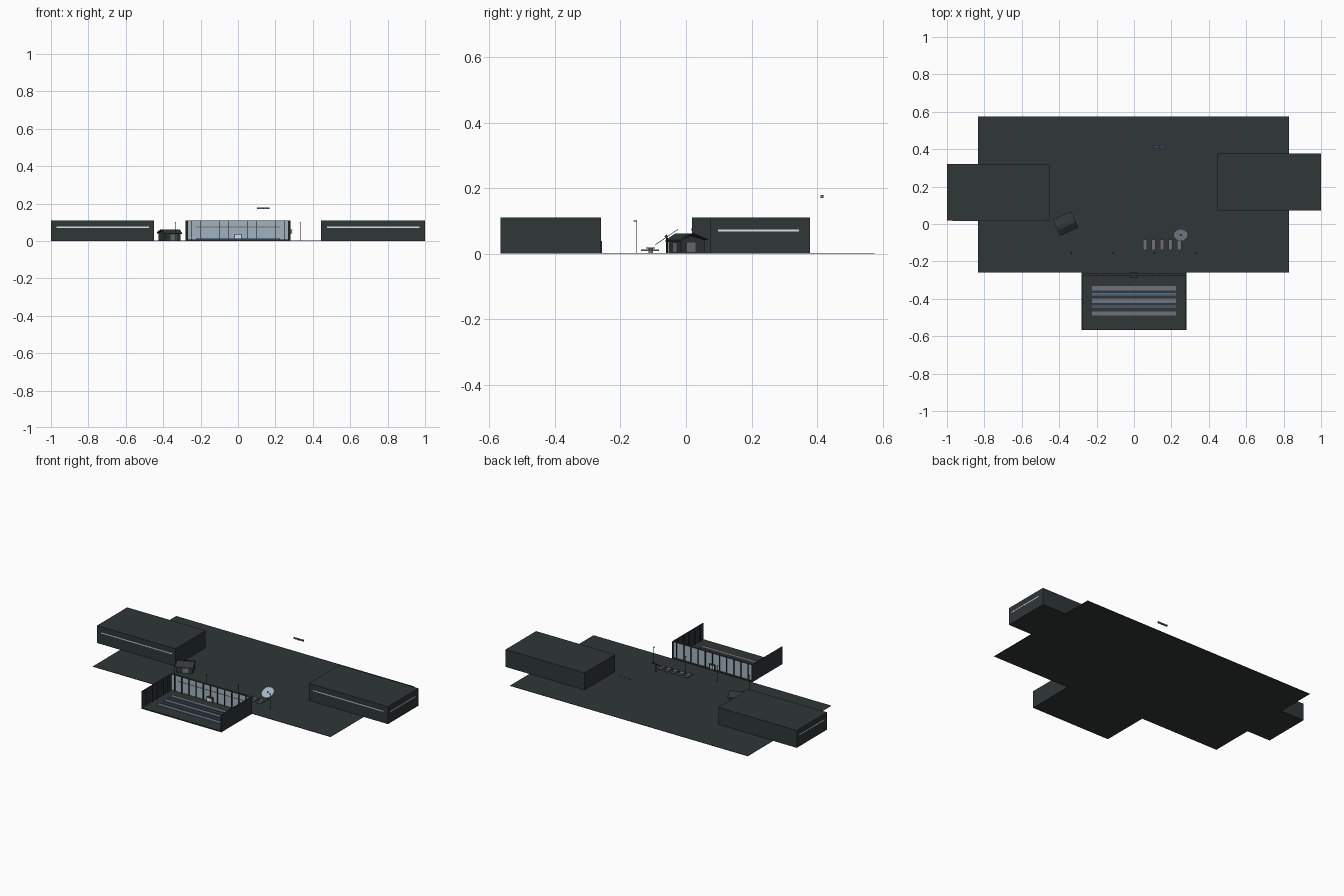
import bpy, bmesh, math
from mathutils import Matrix, Vector

if "Cube" in bpy.data.objects:
    bpy.data.objects.remove(bpy.data.objects["Cube"])


def mat(name, r, g, b):
    m = bpy.data.materials.new(name)
    m.diffuse_color = (r, g, b, 1)
    m.use_nodes = True
    m.node_tree.nodes["Principled BSDF"].inputs["Base Color"].default_value = m.diffuse_color
    return m


DARK = mat("dark slate", 0.029, 0.038, 0.037)
GLASS = mat("pale blue glass", 0.36, 0.45, 0.52)
GREY = mat("stone grey", 0.17, 0.165, 0.19)
WHITE = mat("white", 0.75, 0.78, 0.82)
BLUE = mat("blue", 0.09, 0.22, 0.52)


def finish(bm, name, m, matrix=None):
    bmesh.ops.recalc_face_normals(bm, faces=bm.faces)
    me = bpy.data.meshes.new(name)
    bm.to_mesh(me)
    bm.free()
    me.materials.append(m)
    ob = bpy.data.objects.new(name, me)
    if matrix is not None:
        ob.matrix_world = matrix
    bpy.context.collection.objects.link(ob)
    return ob


def box(name, x0, x1, y0, y1, z0, z1, m, matrix=None):
    bm = bmesh.new()
    loc = Matrix.Translation(((x0 + x1) / 2, (y0 + y1) / 2, (z0 + z1) / 2))
    scale = Matrix.Diagonal((x1 - x0, y1 - y0, z1 - z0, 1))
    bmesh.ops.create_cube(bm, size=1, matrix=loc @ scale)
    return finish(bm, name, m, matrix)


def cylinder(name, r, depth, m, matrix, sides=8):
    bm = bmesh.new()
    bmesh.ops.create_cone(bm, cap_ends=True, segments=sides, radius1=r,
                          radius2=r, depth=depth)
    return finish(bm, name, m, matrix)


def extrude_x(name, profile, x0, x1, m, matrix=None):
    # closed y-z profile swept along x
    bm = bmesh.new()
    f = bm.faces.new([bm.verts.new((x0, y, z)) for y, z in profile])
    ext = bmesh.ops.extrude_face_region(bm, geom=[f])
    vs = [v for v in ext["geom"] if isinstance(v, bmesh.types.BMVert)]
    bmesh.ops.translate(bm, verts=vs, vec=(x1 - x0, 0, 0))
    return finish(bm, name, m, matrix)


# Ground plate
box("ground", -0.835, 0.83, -0.26, 0.575, 0, 0.002, DARK)

# Two long blocks with strip windows on the front and outer end
H = 0.11
box("left_block", -1, -0.45, 0.018, 0.32, 0, H, DARK)
box("left_front_window", -0.97, -0.475, 0.016, 0.018, 0.07, 0.076, WHITE)
box("left_end_window", -1.0, -0.999, 0.045, 0.295, 0.07, 0.076, WHITE)
bpy.data.objects["left_end_window"].location.x = -0.001
box("right_block", 0.445, 0.999, 0.073, 0.378, 0, H, DARK)
box("right_front_window", 0.475, 0.97, 0.071, 0.073, 0.07, 0.076, WHITE)
box("right_end_window", 0.998, 1.0, 0.097, 0.345, 0.067, 0.073, WHITE)

# Open hall: floor, side walls and glazed back wall
box("hall_floor", -0.28, 0.28, -0.567, -0.26, 0, 0.008, DARK)
for side, s in (("left", -1), ("right", 1)):
    a, b = sorted((s * 0.28, s * 0.275))
    box(side + "_hall_wall", a, b, -0.567, -0.26, 0, H, DARK)
    for i in range(5):
        y = -0.53 + i * 0.055
        a, b = sorted((s * 0.275, s * 0.267))
        box(side + "_wall_fin", a, b, y, y + 0.003, 0.008, H - 0.003, DARK)
box("hall_glass", -0.275, 0.275, -0.272, -0.268, 0.008, H - 0.003, GLASS)
box("glass_top_rail", -0.275, 0.275, -0.275, -0.262, H - 0.003, H, DARK)
for i in range(11):
    x = -0.25 + i * 0.05
    box("glass_fin", x - 0.001, x + 0.001, -0.281, -0.26, 0.008, H - 0.003, DARK)
box("glass_stripe", -0.225, 0.225, -0.2735, -0.272, 0.072, 0.076, GREY)

# Doorway with a dark frame
box("door", -0.016, 0.016, -0.285, -0.262, 0.008, 0.034, WHITE)
for x in (-0.02, 0.016):
    box("door_post", x, x + 0.004, -0.288, -0.257, 0.002, 0.038, DARK)
box("door_lintel", -0.02, 0.02, -0.288, -0.257, 0.034, 0.038, DARK)
box("door_handle", -0.003, 0.003, -0.287, -0.285, 0.008, 0.014, DARK)

# Rows of seats on the hall floor
for i in range(3):
    y = -0.342 - i * 0.068
    box("seat_row", -0.225, 0.225, y - 0.011, y + 0.011, 0.008, 0.012, GREY)
    box("seat_front", -0.225, 0.225, y - 0.0125, y - 0.011, 0.008, 0.012, BLUE)
    if i < 2:
        box("aisle_strip", -0.225, 0.225, y - 0.031, y - 0.027, 0.008, 0.011, GREY)
        box("aisle_edge", -0.225, 0.225, y - 0.040, y - 0.036, 0.008, 0.011, BLUE)

# Small turned hut with a gabled roof, door and windows
hut = Matrix.Translation((-0.365, 0.0, 0)) @ Matrix.Rotation(math.radians(24), 4, "Z")
extrude_x("hut_walls", [(-0.038, 0), (0.042, 0), (0.042, 0.042), (-0.005, 0.055),
                        (-0.038, 0.04)], -0.046, 0.046, DARK, hut)
extrude_x("hut_roof", [(-0.045, 0.036), (-0.01, 0.058), (0.005, 0.058), (0.05, 0.041),
                       (0.05, 0.045), (0.006, 0.062), (-0.012, 0.062),
                       (-0.045, 0.041)], -0.053, 0.053, DARK, hut)
box("hut_door", -0.012, 0.022, -0.040, -0.038, 0.003, 0.034, GREY, hut)
box("hut_side_window", 0.046, 0.048, -0.02, 0.01, 0.005, 0.034, GREY, hut)

# Tables in a row
for i in range(5):
    x = 0.047 + i * 0.046
    box("table_bench", x, x + 0.022, -0.138, -0.082, 0.008, 0.013, GREY)
    box("table_top", x, x + 0.022, -0.122, -0.094, 0.015, 0.019, GREY)
    box("table_leg", x + 0.007, x + 0.015, -0.115, -0.101, 0.002, 0.016, GREY)

# Tilted scalloped dish on a post
dish = Matrix.Translation((0.25, -0.058, 0.05)) @ Matrix.Rotation(math.radians(34), 4, "X")
bm = bmesh.new()
ring = []
for i in range(36):
    a = i * math.tau / 36
    r = 0.042 if i % 2 else 0.037
    ring.append(bm.verts.new((r * math.cos(a), r * math.sin(a), 0)))
f = bm.faces.new(ring)
ext = bmesh.ops.extrude_face_region(bm, geom=[f])
bmesh.ops.translate(bm, vec=(0, 0, 0.002),
                    verts=[v for v in ext["geom"] if isinstance(v, bmesh.types.BMVert)])
dish_ob = finish(bm, "dish", GLASS, dish)
dish_ob.data.materials.append(DARK)
for p in dish_ob.data.polygons:
    p.material_index = 1 if p.normal.z < -0.5 else 0
cylinder("dish_hub", 0.004, 0.006, DARK, dish @ Matrix.Translation((0, 0, 0.004)))
cylinder("dish_post", 0.003, 0.048, DARK, Matrix.Translation((0.25, -0.058, 0.025)))

# Lamp posts
for x in (-0.335, -0.112, 0.11, 0.332):
    cylinder("lamp_post", 0.0014, 0.1, DARK, Matrix.Translation((x, -0.152, 0.05)), 6)
    box("lamp_head", x - 0.003, x + 0.003, -0.16, -0.15, 0.098, 0.101, DARK)

# Floating blue bar with dark end bands
box("floating_bar", 0.102, 0.168, 0.411, 0.419, 0.171, 0.179, BLUE)
for x in (0.102, 0.133, 0.163):
    box("bar_band", x, x + 0.005, 0.4103, 0.4197, 0.1703, 0.1797, DARK)
